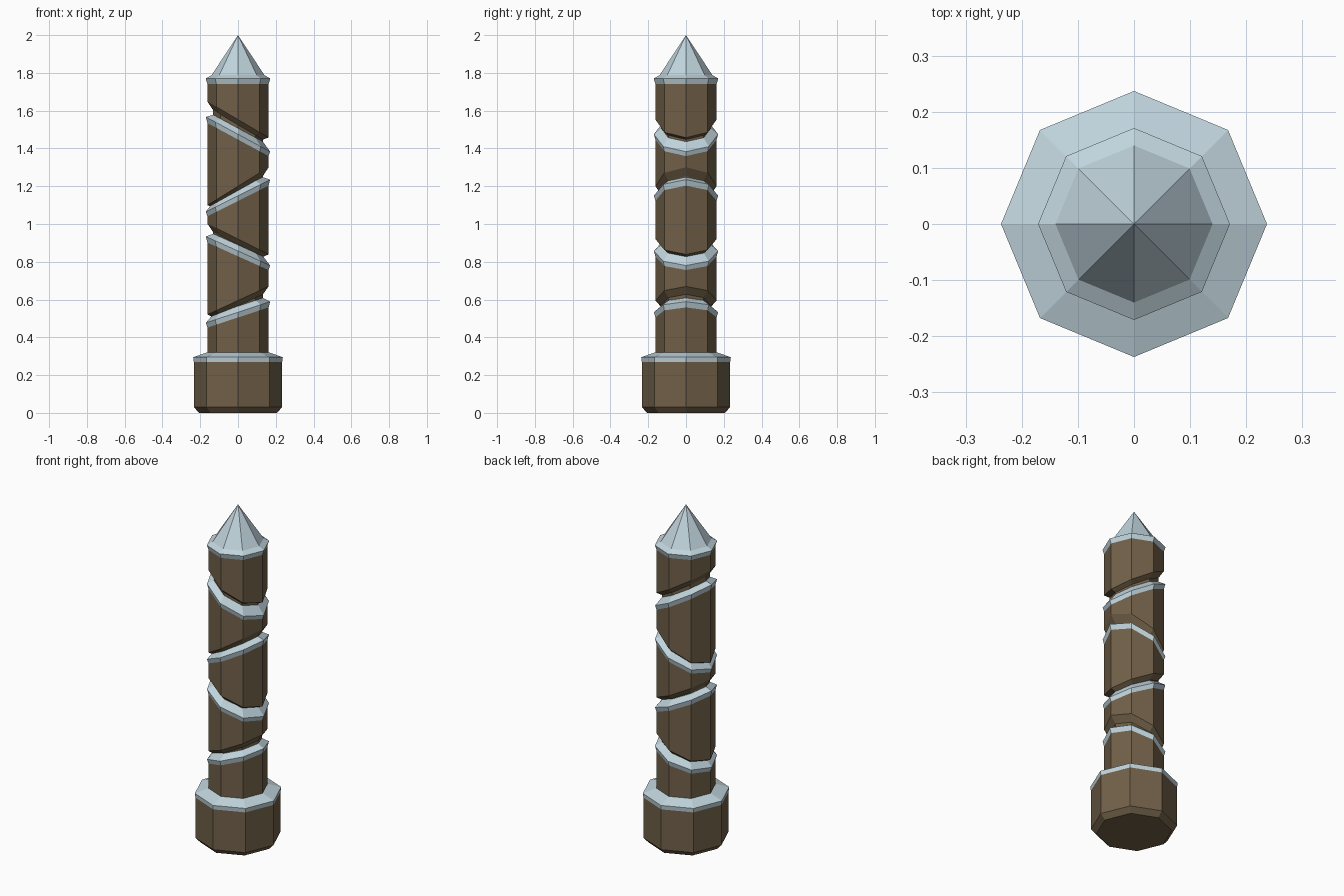
import bpy, bmesh, math

if "Cube" in bpy.data.objects:
    bpy.data.objects.remove(bpy.data.objects["Cube"])

SIDES = 8


def material(name, rgb):
    m = bpy.data.materials.new(name)
    m.diffuse_color = (*rgb, 1)
    m.use_nodes = True
    m.node_tree.nodes["Principled BSDF"].inputs["Base Color"].default_value = m.diffuse_color
    return m


wood = material("brown wood", (0.165, 0.118, 0.065))
frost = material("pale blue frost", (0.53, 0.66, 0.72))


def loft(name, mat, rings):
    """Octagonal solid through rings (radius, height at the axis, slope along x)."""
    bm = bmesh.new()
    loops = []
    for r, z, slope in rings:
        if r == 0:
            loops.append([bm.verts.new((0, 0, z))] * SIDES)
            continue
        loop = []
        for i in range(SIDES):
            a = math.tau * i / SIDES
            x, y = r * math.cos(a), r * math.sin(a)
            loop.append(bm.verts.new((x, y, z + slope * x)))
        loops.append(loop)
    for lo, hi in zip(loops, loops[1:]):
        for i in range(SIDES):
            j = (i + 1) % SIDES
            quad = [lo[i], lo[j], hi[j], hi[i]]
            bm.faces.new(list(dict.fromkeys(quad)))
    bm.faces.new(loops[0][::-1])
    if rings[-1][0] > 0:
        bm.faces.new(loops[-1])
    bmesh.ops.recalc_face_normals(bm, faces=bm.faces)
    mesh = bpy.data.meshes.new(name)
    bm.to_mesh(mesh)
    bm.free()
    mesh.materials.append(mat)
    ob = bpy.data.objects.new(name, mesh)
    bpy.context.collection.objects.link(ob)
    return ob


R_POST, R_LIP, R_CORE = 0.162, 0.17, 0.132

# Footing with chamfered bottom and its frosted top
loft("footing", wood, [(0.205, 0, 0), (0.234, 0.03, 0), (0.234, 0.27, 0)])
loft("footing_frost", frost, [(0.234, 0.27, 0), (0.237, 0.295, 0), (0.165, 0.32, 0)])

# Narrow core seen inside the grooves
loft("core", wood, [(R_CORE, 0.3, 0), (R_CORE, 1.72, 0)])

# Grooves, bottom to top: lip height and slope, upper edge height and slope
grooves = [
    (0.533, 0.33, 0.595, 0.46),
    (0.857, -0.45, 0.92, -0.50),
    (1.15, 0.50, 1.20, 0.62),
    (1.475, -0.54, 1.553, -0.59),
]

# Post segments between the tilted grooves, each with a frosted upper lip
bottom = [(R_POST, 0.3, 0)]
for n, (lip, ls, edge, es) in enumerate(grooves, 1):
    loft(f"post_segment_{n}", wood, bottom + [(R_POST, lip - 0.028, ls)])
    loft(f"groove_frost_{n}", frost, [
        (R_POST, lip - 0.028, ls), (R_LIP, lip, ls), (R_CORE, lip + 0.032, ls)])
    bottom = [(R_CORE, edge - 0.028, es), (R_POST, edge, es)]
loft("post_segment_5", wood, bottom + [(R_POST, 1.742, 0)])

# Frosted collar and pointed tip
loft("pointed_tip", frost, [
    (R_POST, 1.742, 0), (0.171, 1.77, 0), (0.14, 1.788, 0), (0, 2.0, 0)])
